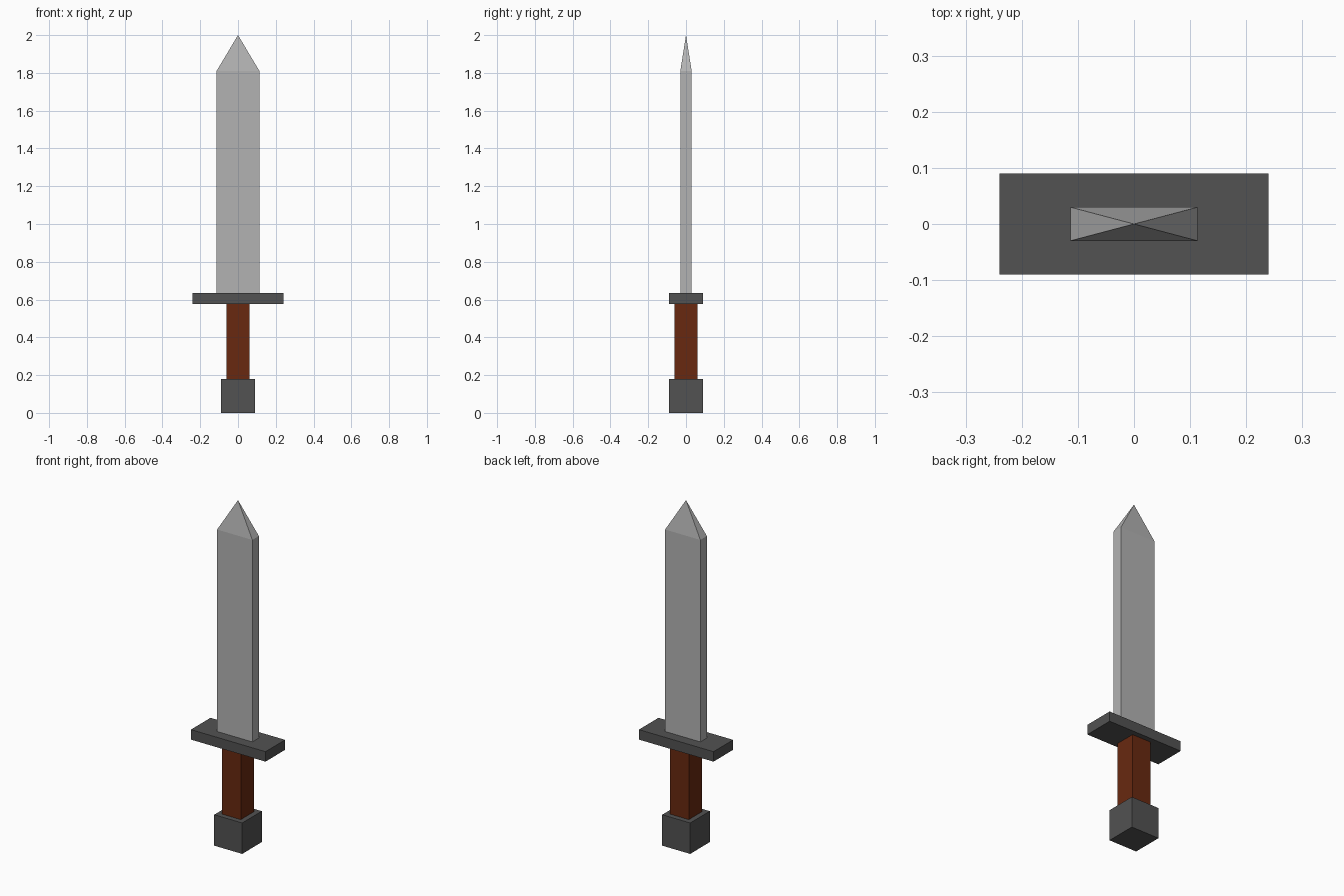
import bpy
import bmesh
from mathutils import Matrix

if "Cube" in bpy.data.objects:
    bpy.data.objects.remove(bpy.data.objects["Cube"])


def material(name, color):
    mat = bpy.data.materials.new(name)
    mat.diffuse_color = (*color, 1.0)
    mat.use_nodes = True
    mat.node_tree.nodes["Principled BSDF"].inputs["Base Color"].default_value = mat.diffuse_color
    return mat


def make_block(name, width, depth, z0, z1, mat, tip_z=None):
    """Box from z0 to z1; with tip_z the top face is drawn up to a point."""
    bm = bmesh.new()
    bmesh.ops.create_cube(
        bm, size=1.0,
        matrix=Matrix.Translation((0, 0, (z0 + z1) / 2))
        @ Matrix.Diagonal((width, depth, z1 - z0, 1)))
    if tip_z is not None:
        bm.normal_update()
        top = max(bm.faces, key=lambda f: f.calc_center_median().z)
        apex = bmesh.ops.poke(bm, faces=[top])["verts"][0]
        apex.co.z = tip_z
    mesh = bpy.data.meshes.new(name)
    bm.to_mesh(mesh)
    bm.free()
    mesh.materials.append(mat)
    obj = bpy.data.objects.new(name, mesh)
    bpy.context.collection.objects.link(obj)
    return obj


steel = material("steel", (0.45, 0.45, 0.45))
iron = material("dark_iron", (0.085, 0.085, 0.085))
wood = material("brown_grip", (0.14, 0.022, 0.005))

# Hilt: pommel, grip, crossguard
make_block("pommel", 0.18, 0.18, 0.0, 0.18, iron)
make_block("grip", 0.12, 0.12, 0.18, 0.577, wood)
make_block("crossguard", 0.48, 0.18, 0.577, 0.635, iron)

# Blade with pyramid tip
make_block("blade", 0.227, 0.06, 0.635, 1.81, steel, tip_z=2.0)
